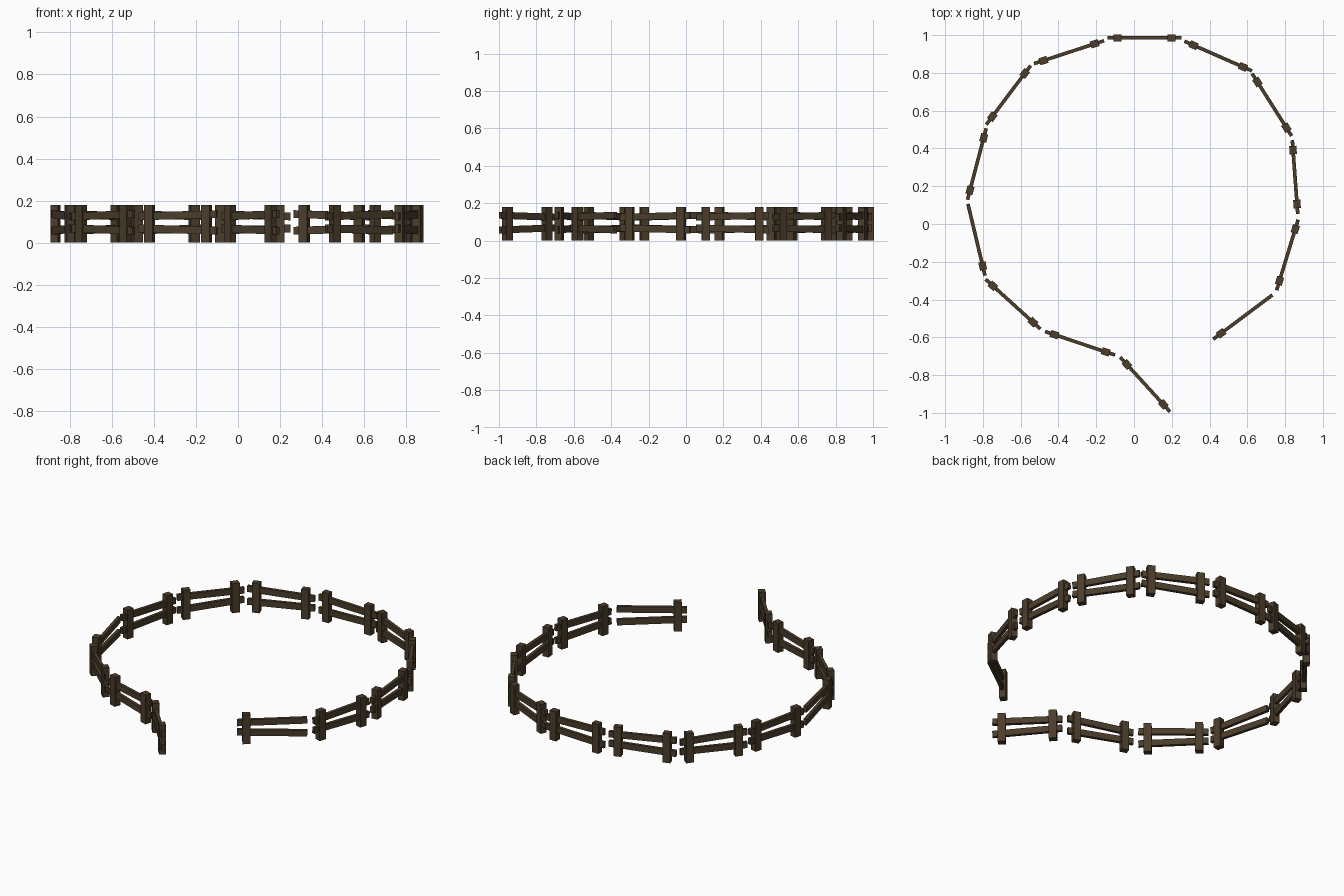
import bpy, bmesh, math
from mathutils import Matrix, Vector

if "Cube" in bpy.data.objects:
    bpy.data.objects.remove(bpy.data.objects["Cube"])

wood = bpy.data.materials.new("dark_wood")
wood.diffuse_color = (0.07, 0.047, 0.024, 1)
wood.use_nodes = True
wood.node_tree.nodes["Principled BSDF"].inputs["Base Color"].default_value = wood.diffuse_color

POST = (0.044, 0.038, 0.18)   # along fence, across, height
RAIL_LEN, RAIL_T, RAIL_H = 0.39, 0.019, 0.037
POST_OFF = 0.143              # post distance from panel centre


def box(bm, size, pos, tilt=0.0):
    m = (Matrix.Translation(pos) @ Matrix.Rotation(tilt, 4, 'Y')
         @ Matrix.Diagonal((*size, 1)))
    bmesh.ops.create_cube(bm, size=1, matrix=m)


def make_mesh(name, boxes):
    bm = bmesh.new()
    for b in boxes:
        box(bm, *b)
    me = bpy.data.meshes.new(name)
    bm.to_mesh(me)
    bm.free()
    me.materials.append(wood)
    return me


# two rails, wider apart at the start (-x) than at the end (+x)
slope = math.atan2(0.011, RAIL_LEN)
rails = make_mesh("rails", [
    ((RAIL_LEN, RAIL_T, RAIL_H), (0, 0, 0.130), slope),
    ((RAIL_LEN, RAIL_T, RAIL_H), (0, 0, 0.062), -slope)])
post = make_mesh("post", [(POST, (0, 0, POST[2] / 2))])

# panels: start post, end post, which posts still stand (clockwise from the back)
panels = [
    ((-0.087, 0.985), (0.198, 0.985), "se"),
    ((0.314, 0.947), (0.578, 0.831), "se"),
    ((0.654, 0.751), (0.806, 0.511), "se"),
    ((0.842, 0.391), (0.863, 0.106), "se"),
    ((0.854, -0.026), (0.770, -0.302), "se"),
    ((0.691, -0.407), (0.461, -0.579), "e"),
    ((0.158, -0.958), (-0.040, -0.741), "se"),
    ((-0.150, -0.677), (-0.421, -0.586), "se"),
    ((-0.530, -0.524), (-0.752, -0.323), "se"),
    ((-0.867, 0.055), (-0.801, -0.222), "e"),
    ((-0.868, 0.180), (-0.796, 0.455), "se"),
    ((-0.752, 0.566), (-0.577, 0.799), "se"),
    ((-0.483, 0.864), (-0.205, 0.955), "se"),
]


def place(mesh, name, matrix):
    ob = bpy.data.objects.new(name, mesh)
    ob.matrix_world = matrix
    bpy.context.collection.objects.link(ob)


for i, (a, b, posts) in enumerate(panels):
    a, b = Vector((*a, 0)), Vector((*b, 0))
    d = b - a
    m = Matrix.Translation((a + b) / 2) @ Matrix.Rotation(math.atan2(d.y, d.x), 4, 'Z')
    place(rails, f"fence_rails_{i}", m)
    if "s" in posts:
        place(post, f"start_post_{i}", m @ Matrix.Translation((-POST_OFF, 0, 0)))
    if "e" in posts:
        place(post, f"end_post_{i}", m @ Matrix.Translation((POST_OFF, 0, 0)))
